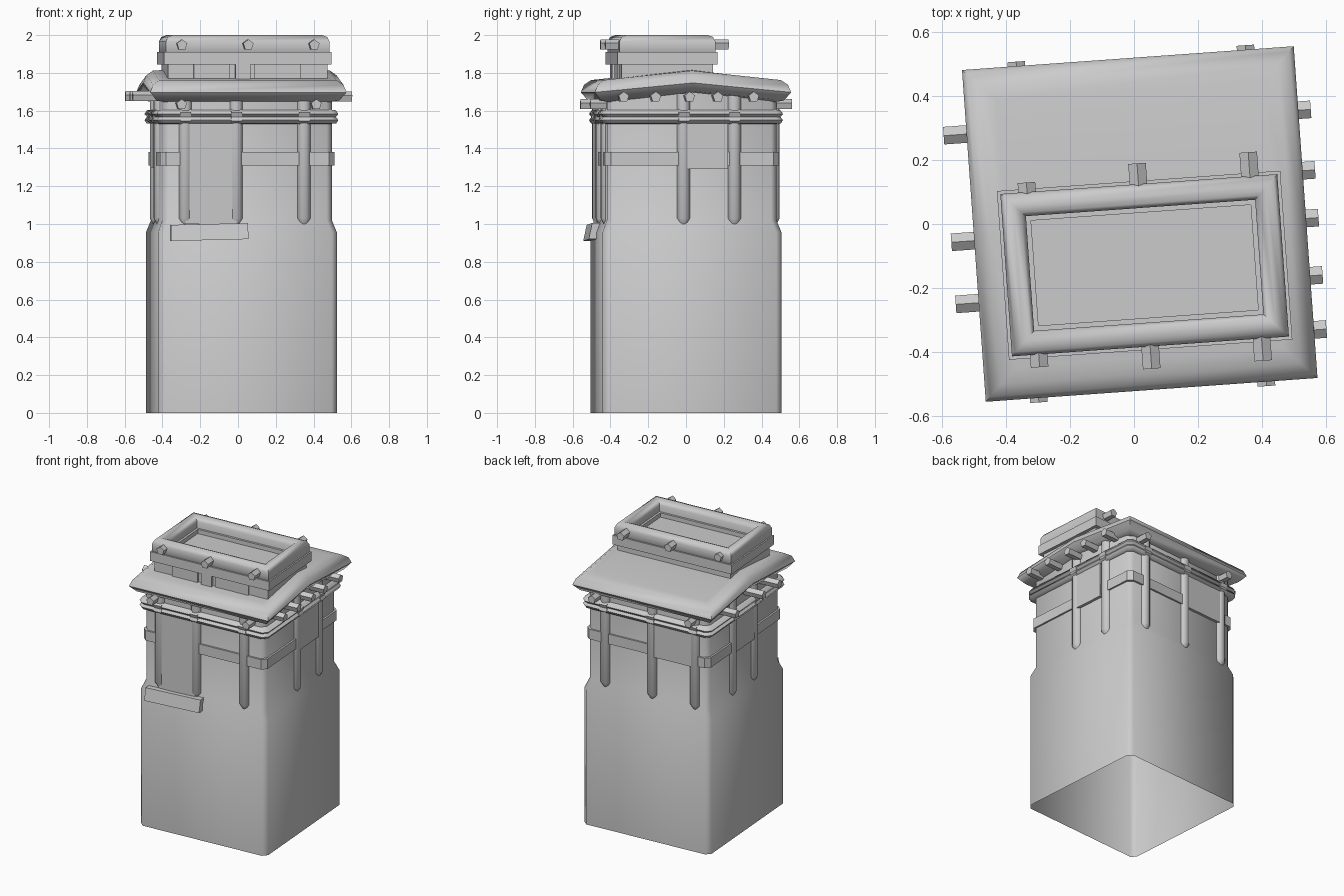
import bpy, bmesh, math
from mathutils import Matrix, Vector

if "Cube" in bpy.data.objects:
    bpy.data.objects.remove(bpy.data.objects["Cube"])

# whole tower is turned slightly about z
BASE = Matrix.Translation((0.018, 0, 0)) @ Matrix.Rotation(math.radians(4.1), 4, 'Z')


def make(name, verts, faces, side=0, smooth=None):
    M = BASE @ Matrix.Rotation(math.pi / 2 * side, 4, 'Z')
    me = bpy.data.meshes.new(name)
    me.from_pydata([M @ Vector(v) for v in verts], [], faces)
    bm = bmesh.new()
    bm.from_mesh(me)
    bmesh.ops.recalc_face_normals(bm, faces=bm.faces)
    bm.to_mesh(me)
    bm.free()
    ob = bpy.data.objects.new(name, me)
    bpy.context.collection.objects.link(ob)
    if smooth:
        bpy.context.view_layer.objects.active = ob
        ob.select_set(True)
        bpy.ops.object.shade_smooth_by_angle(angle=math.radians(smooth))
        ob.select_set(False)
    return ob


def loft(name, rings, closed=False, caps=(), smooth=50):
    """Join rings of equal vertex count; closed joins last to first."""
    n = len(rings[0])
    verts = [v for r in rings for v in r]
    faces = []
    m = len(rings)
    for i in range(m if closed else m - 1):
        a, b = i * n, ((i + 1) % m) * n
        faces += [(a + j, a + (j + 1) % n, b + (j + 1) % n, b + j) for j in range(n)]
    faces += [[c * n + j for j in f] for c, f in caps]
    return make(name, verts, faces, smooth=smooth)


def rect(hx, hy, z, c=0.0, cx=0, cy=0):
    """Rectangle ring with optional chamfered corners."""
    if c == 0:
        pts = [(hx, -hy), (hx, hy), (-hx, hy), (-hx, -hy)]
    else:
        pts = [(hx - c, -hy), (hx, -hy + c), (hx, hy - c), (hx - c, hy),
               (-hx + c, hy), (-hx, hy - c), (-hx, -hy + c), (-hx + c, -hy)]
    return [(cx + x, cy + y, z) for x, y in pts]


def box(name, u0, u1, d0, d1, z0, z1, side, lean=0.0, skew=0.0):
    """Box on a wall: u along the wall, d outward."""
    v = [(u, -(d + (lean if z == z0 and d == d1 else 0)), z + (skew if u == u1 else 0))
         for z in (z0, z1) for d in (d0, d1) for u in (u0, u1)]
    f = [(0, 1, 3, 2), (4, 5, 7, 6), (0, 1, 5, 4), (2, 3, 7, 6), (0, 2, 6, 4), (1, 3, 7, 5)]
    return make(name, v, f, side)


def beam(name, u, z, d0, d1, side, r=0.029):
    """Five-sided beam end pointing out of a wall."""
    v = [(u + r * math.cos(math.radians(90 + 72 * i)), -d, z + r * math.sin(math.radians(90 + 72 * i)))
         for d in (d0, d1) for i in range(5)]
    f = [(i, (i + 1) % 5, 5 + (i + 1) % 5, 5 + i) for i in range(5)] + [range(5), range(5, 10)]
    return make(name, v, [tuple(x) for x in f], side)


def pilaster(u, side):
    """Faceted wall strip with a pointed foot."""
    sec = [(-.035, .44), (-.033, .458), (-.014, .474), (.014, .474), (.033, .458), (.035, .44)]
    v = [(u + a, -d, z) for z in (1.69, 1.03) for a, d in sec]
    v += [(u, -.445, 0.975)]
    f = [(i, i + 1, 7 + i, 6 + i) for i in range(5)] + [(6 + i, 7 + i, 12) for i in range(5)]
    f += [(0, 1, 2, 3, 4, 5)]
    make("pilaster", v, f, side, 50)
    # collar where the strip crosses the cornice
    prof = [(1.525, .46), (1.545, .487), (1.567, .478), (1.59, .487), (1.61, .46)]
    v = [(u + a, -d, z) for z, d in prof for a in (-.028, .028)]
    f = [(2 * i, 2 * i + 1, 2 * i + 3, 2 * i + 2) for i in range(4)]
    f += [(0, 2, 4, 6, 8), (1, 3, 5, 7, 9)]
    make("cornice_collar", v, f, side)


# tower walls, open underneath
loft("tower_walls", [rect(h, h, z, c) for h, z, c in
                     ((.475, 0, .03), (.475, .955, .03), (.45, 1.02, .03), (.45, 1.72, .03))])

# flat band and double-bead cornice
loft("wall_band", [rect(h, h, z, .03) for h, z in
                   ((.44, 1.31), (.462, 1.31), (.462, 1.38), (.44, 1.38))], closed=True, smooth=30)
loft("cornice", [rect(h, h, z, .03) for h, z in
                 ((.44, 1.53), (.472, 1.532), (.482, 1.55), (.47, 1.567),
                  (.482, 1.582), (.47, 1.602), (.44, 1.604))], closed=True, smooth=60)

# pilasters: sides are 0 front, 1 right, 2 back, 3 left
for side, us in enumerate(((-.33, -.06, .30), (-.045, .225), (-.315, .035, .355), (-.145, .125))):
    for u in us:
        pilaster(u, side)

# raised wall panels and window sill
box("front_panel", -.33, -.06, .44, .468, 1.0, 1.55, 0)
box("right_panel", -.03, .19, .44, .47, 1.29, 1.55, 1)
box("back_panel", .035, .34, .44, .468, 1.3, 1.55, 2)
box("left_panel", -.145, .125, .44, .468, 1.3, 1.55, 3)
box("front_sill", -.41, 0, .45, .498, .91, .995, 0, lean=.018, skew=.01)

# gabled roof slab with a fat rounded rim
H = lambda x, y: .05 * max(0, 1 - abs(y) / .42)


def roof_ring(h, dz):
    pts = [(h, -h), (h, 0), (h, h), (-h, h), (-h, 0), (-h, -h)]
    return [(x, y, 1.702 + dz + H(x, y)) for x, y in pts]


loft("roof", [roof_ring(h, d) for h, d in
              ((.40, -.055), (.43, -.058), (.485, -.048), (.521, -.005), (.505, .035), (.47, .06), (.42, .063))],
     caps=[(6, (0, 1, 4, 5)), (6, (1, 2, 3, 4)), (0, (0, 1, 4, 5)), (0, (1, 2, 3, 4))], smooth=50)

# beam ends under the eaves
for side, us, z, tip in ((0, (-.355, .36), 1.632, .535), (2, (-.37, .35), 1.632, .535),
                         (1, (-.37, -.2, -.02, .13, .32), 1.672, .56),
                         (3, (-.32, .015, .21), 1.675, .593)):
    for u in us:
        beam("eave_beam", u, z, .42, tip, side)

# roof box: wall, floor, band and rounded rim
CX, CY = .006, -.13


def box_rings(prof):
    return [rect(.445 - i, .265 - i, z, 0, CX, CY) for i, z in prof]


loft("roof_box_wall", box_rings(((.022, 1.70), (.022, 1.92), (.10, 1.92), (.10, 1.89))),
     caps=[(3, (0, 1, 2, 3))], smooth=30)
loft("roof_box_band", box_rings(((.03, 1.845), (0, 1.845), (0, 1.91), (.03, 1.91))),
     closed=True, smooth=30)
loft("roof_box_rim", box_rings(((.02, 1.90), (.01, 1.91), (.01, 1.965), (.022, 1.99), (.048, 2.0),
                                (.072, 1.99), (.085, 1.965), (.085, 1.89))), closed=True, smooth=50)

# small blocks under the band
for u0, u1 in ((-.28, -.09), (-.06, .02), (.04, .29)):
    box("roof_box_patch", u0, u1, .36, .383 if u0 != -.06 else .393, 1.75, 1.862, 0)

# beam ends through the roof box
for u, front, back in ((-.345, .425, .155), (.005, .455, .19), (.355, .455, .2)):
    beam("roof_box_beam_front", u, 1.948, .33, front, 0)
    beam("roof_box_beam_back", -u, 1.948, .07, back, 2)
